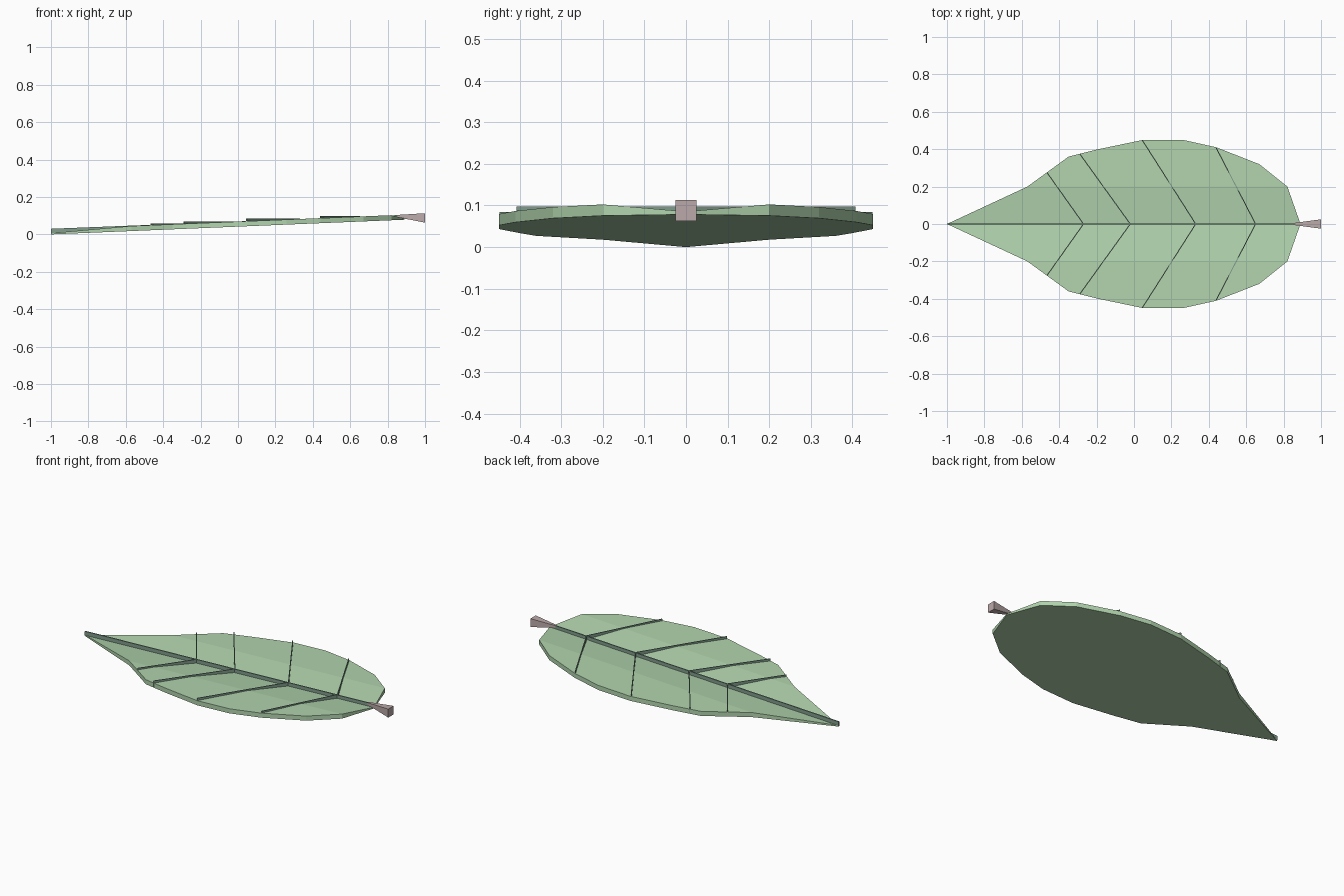
import bpy, bmesh
from mathutils import Vector

if "Cube" in bpy.data.objects:
    bpy.data.objects.remove(bpy.data.objects["Cube"])

SLOPE = 0.0415


def base(x):
    return SLOPE * (x + 1)


def material(name, rgb):
    m = bpy.data.materials.new(name)
    m.diffuse_color = (*rgb, 1)
    m.use_nodes = True
    m.node_tree.nodes["Principled BSDF"].inputs["Base Color"].default_value = m.diffuse_color
    return m


LEAF = material("leaf_green", (0.44, 0.66, 0.42))
VEIN = material("vein_green", (0.22, 0.34, 0.27))
STEM = material("stem_brown", (0.50, 0.40, 0.40))


def finish(name, bm, mat):
    bmesh.ops.remove_doubles(bm, verts=bm.verts, dist=1e-5)
    bmesh.ops.recalc_face_normals(bm, faces=bm.faces)
    me = bpy.data.meshes.new(name)
    bm.to_mesh(me)
    bm.free()
    me.materials.append(mat)
    ob = bpy.data.objects.new(name, me)
    bpy.context.collection.objects.link(ob)
    return ob


# Block between two four-cornered ends
def block(name, a, b, mat):
    bm = bmesh.new()
    va = [bm.verts.new(p) for p in a]
    vb = [bm.verts.new(p) for p in b]
    bm.faces.new(va)
    bm.faces.new(vb)
    for i in range(4):
        j = (i + 1) % 4
        bm.faces.new((va[i], va[j], vb[j], vb[i]))
    return finish(name, bm, mat)


# Leaf blade: flat sloping underside, valley along the middle on top
outer = [(-0.57, 0.2), (-0.35, 0.36), (-0.19, 0.4), (0.05, 0.45), (0.26, 0.45),
         (0.44, 0.41), (0.67, 0.32), (0.82, 0.2)]
tip, root = (-1, 0), (0.89, 0)
bm = bmesh.new()
for s in (1, -1):
    def top(p):
        h = 0.007 if p[1] == 0 else 0.027
        return bm.verts.new((p[0], s * p[1], base(p[0]) + h))

    def low(p):
        return bm.verts.new((p[0], s * p[1], base(p[0])))

    inner = [tip, outer[0], outer[-1], root]
    for make in (top, low):
        bm.faces.new([make(p) for p in inner])
        bm.faces.new([make(p) for p in outer])
    rim = [tip] + outer + [root]
    for p, q in zip(rim, rim[1:]):
        bm.faces.new((low(p), low(q), top(q), top(p)))
finish("leaf_blade", bm, LEAF)


# Thin upright fin used for the midrib and the side veins
def fin(name, p, q, zp, zq, width=0.005):
    d = Vector((q[0] - p[0], q[1] - p[1])).normalized() * width / 2
    ends = []
    for (x, y), z in ((p, zp), (q, zq)):
        lo = base(x) + 0.004
        ends.append([(x - d.y, y + d.x, lo), (x + d.y, y - d.x, lo),
                     (x + d.y, y - d.x, z), (x - d.y, y + d.x, z)])
    block(name, *ends, VEIN)


fin("midrib", (-1, 0), (0.88, 0), base(-1) + 0.03, base(0.88) + 0.026, 0.007)

veins = [(-0.27, -0.465, 0.275), (-0.02, -0.29, 0.375),
         (0.33, 0.045, 0.447), (0.65, 0.44, 0.406)]
for i, (x0, x1, y1) in enumerate(veins):
    z = base(x0) + 0.029
    for s, side in ((1, "left"), (-1, "right")):
        fin(f"vein_{side}_{i + 1}", (x0, 0), (x1, s * y1), z, z)


# Tapered square stem
def square(x, hy, z0, z1):
    return [(x, -hy, z0), (x, hy, z0), (x, hy, z1), (x, -hy, z1)]


block("stem", square(0.85, 0.005, 0.092, 0.104), square(1, 0.025, 0.063, 0.113), STEM)
